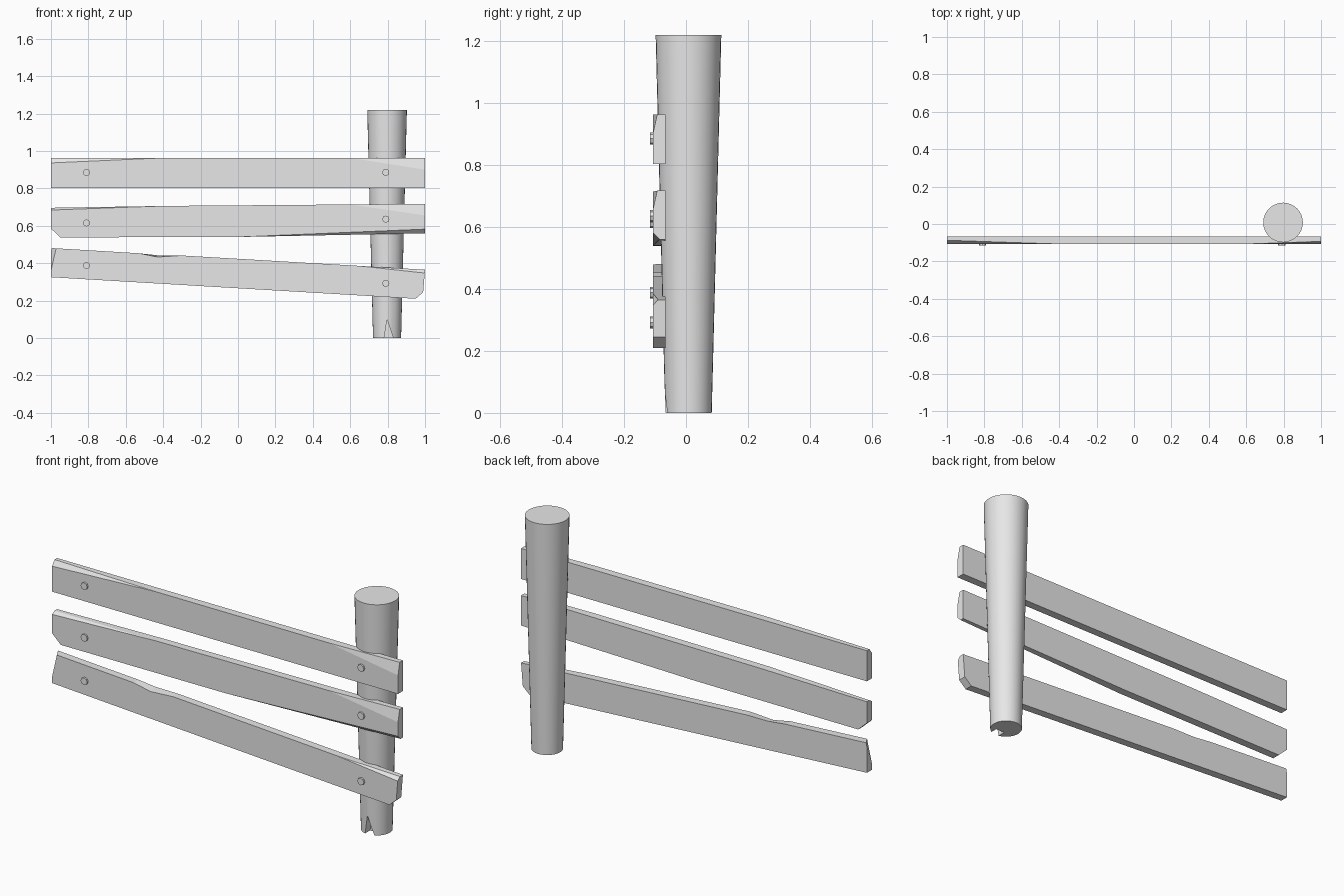
import bpy, bmesh
from math import radians
from mathutils import Vector, Matrix

cube = bpy.data.objects.get("Cube")
if cube:
    bpy.data.objects.remove(cube, do_unlink=True)

grey = bpy.data.materials.new("plain_grey")
grey.use_nodes = True
grey.diffuse_color = (0.8, 0.8, 0.8, 1)
grey.node_tree.nodes["Principled BSDF"].inputs["Base Color"].default_value = grey.diffuse_color

FRONT, BACK = -0.107, -0.066
POST_X, POST_Y = 0.797, 0.008


def finish(name, bm, smooth=None):
    bmesh.ops.recalc_face_normals(bm, faces=bm.faces)
    mesh = bpy.data.meshes.new(name)
    bm.to_mesh(mesh)
    bm.free()
    mesh.materials.append(grey)
    ob = bpy.data.objects.new(name, mesh)
    bpy.context.collection.objects.link(ob)
    if smooth:
        bpy.ops.object.select_all(action='DESELECT')
        ob.select_set(True)
        bpy.context.view_layer.objects.active = ob
        bpy.ops.object.shade_smooth_by_angle(angle=radians(smooth))
    return ob


def prism(outline, front, back):
    """Outline of (x, z) or (x, z, front drop), extruded along y."""
    bm = bmesh.new()
    a = [bm.verts.new((p[0], front, p[1] - (p[2] if len(p) > 2 else 0))) for p in outline]
    b = [bm.verts.new((p[0], back, p[1])) for p in outline]
    bm.faces.new(a)
    bm.faces.new(b[::-1])
    for i in range(len(a)):
        j = (i + 1) % len(a)
        bm.faces.new((a[i], b[i], b[j], a[j]))
    return bm


def chip(bm, p, q, r):
    """Slice off the corner beyond the plane through three points."""
    p, q, r = Vector(p), Vector(q), Vector(r)
    n = (q - p).cross(r - p).normalized()
    middle = Vector((0, (FRONT + BACK) / 2, sum(v.co.z for v in bm.verts) / len(bm.verts)))
    if n.dot(middle - p) > 0:
        n = -n
    geom = bm.verts[:] + bm.edges[:] + bm.faces[:]
    bmesh.ops.bisect_plane(bm, geom=geom, plane_co=p, plane_no=n, clear_outer=True, dist=1e-5)
    bmesh.ops.holes_fill(bm, edges=[e for e in bm.edges if e.is_boundary], sides=0)


def plank(name, outline, chips):
    bm = prism(outline, FRONT, BACK)
    for c in chips:
        chip(bm, *c)
    finish(name, bm)


# Three weathered boards with split corners
plank("top_plank",
      [(-1, 0.803), (1, 0.803), (1, 0.963), (-1, 0.963)],
      [((-0.4, FRONT, 0.963), (-1, FRONT, 0.936), (-1, -0.087, 0.963)),
       ((0.6, FRONT, 0.963), (1, FRONT, 0.90), (1, -0.093, 0.963))])
plank("middle_plank",
      [(-1, 0.585), (-0.95, 0.538), (0, 0.54), (1, 0.56), (1, 0.717), (-0.4, 0.706), (-1, 0.696)],
      [((-0.4, FRONT, 0.706), (-1, FRONT, 0.684), (-1, -0.087, 0.696)),
       ((0.6, FRONT, 0.714), (1, FRONT, 0.655), (1, -0.093, 0.717)),
       ((0, FRONT, 0.54), (1, FRONT, 0.582), (1, -0.085, 0.56))])
plank("bottom_plank",
      [(-1, 0.325), (0.95, 0.21), (0.99, 0.245), (1, 0.365), (-0.3, 0.441),
       (-0.43, 0.442, 0.009), (-0.53, 0.453), (-1, 0.481)],
      [((-0.972, FRONT, 0.48), (-1, FRONT, 0.36), (-1, BACK, 0.46)),
       ((0.65, FRONT, 0.385), (1, FRONT, 0.347), (1, -0.09, 0.365))])

# Bolt heads
for board, left_z, right_z in (("top", 0.885, 0.885), ("middle", 0.615, 0.635), ("bottom", 0.388, 0.292)):
    for side, x, z in (("right", -0.81, left_z), ("left", 0.79, right_z)):
        bm = bmesh.new()
        bmesh.ops.create_cone(bm, cap_ends=True, segments=8, radius1=0.019, radius2=0.019, depth=0.016,
                              matrix=Matrix.Translation((x, -0.108, z)) @ Matrix.Rotation(radians(90), 4, 'X'))
        finish(f"{board}_{side}_bolt", bm)

# Tapered post, wider at the top
bm = bmesh.new()
bmesh.ops.create_cone(bm, cap_ends=True, segments=32, radius1=0.075, radius2=0.106, depth=1.22,
                      matrix=Matrix.Translation((POST_X, POST_Y, 0.61)))
post = finish("post", bm)

# Split at the foot of the post
cutter = finish("split_cutter", prism([(0.778, -0.02), (0.837, -0.02), (0.797, 0.1)], -0.15, -0.025))
cutter.hide_render = True
cut = post.modifiers.new("split", 'BOOLEAN')
cut.operation = 'DIFFERENCE'
cut.solver = 'EXACT'
cut.object = cutter
bpy.ops.object.select_all(action='DESELECT')
post.select_set(True)
bpy.context.view_layer.objects.active = post
bpy.ops.object.modifier_apply(modifier="split")
bpy.data.objects.remove(cutter, do_unlink=True)
bpy.ops.object.shade_smooth_by_angle(angle=radians(30))
